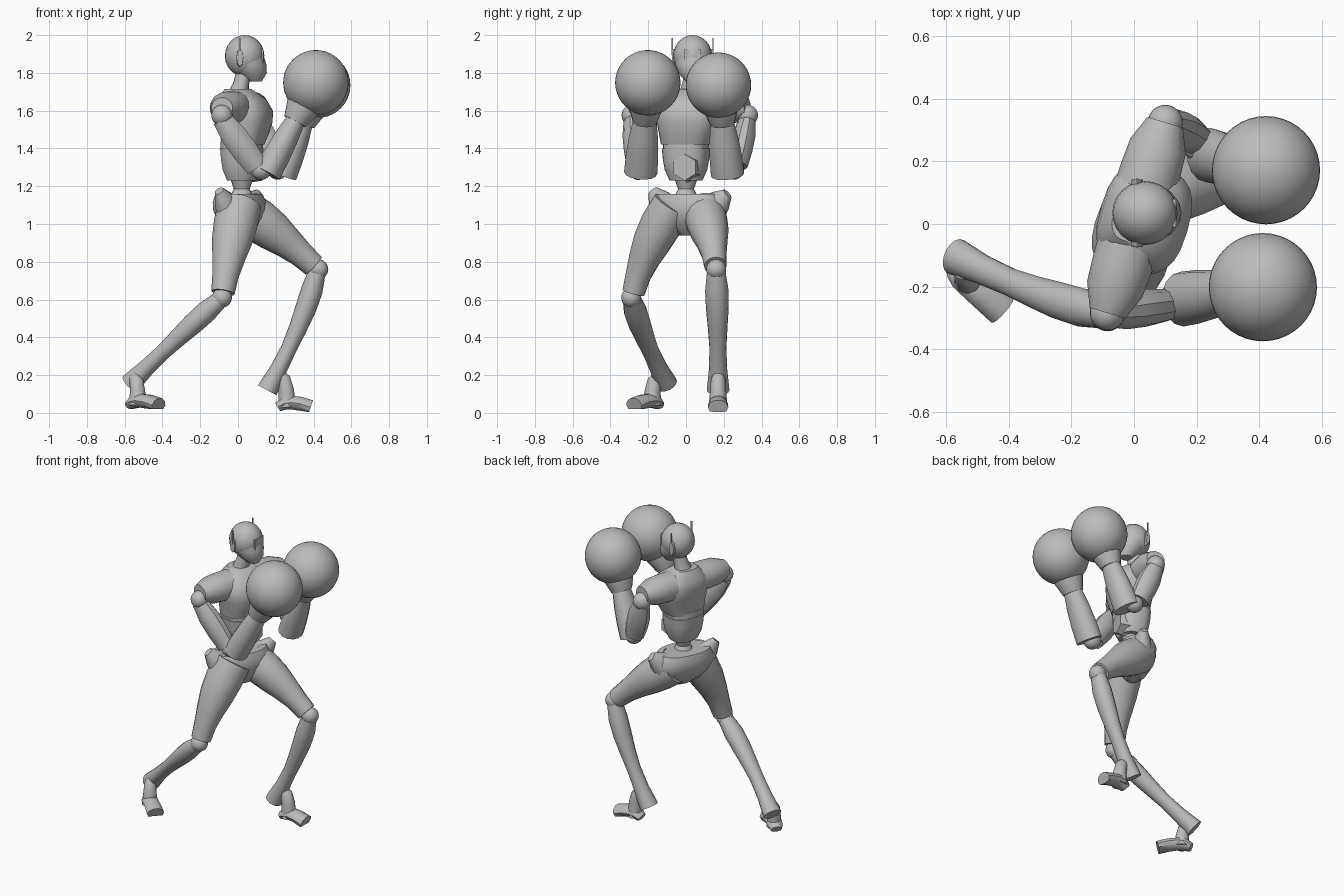
import bpy, bmesh, math
from mathutils import Vector, Matrix

if "Cube" in bpy.data.objects:
    bpy.data.objects.remove(bpy.data.objects["Cube"], do_unlink=True)

grey = bpy.data.materials.new("matte grey")
grey.use_nodes = True
grey.diffuse_color = (.5, .5, .5, 1)
grey.node_tree.nodes["Principled BSDF"].inputs["Base Color"].default_value = grey.diffuse_color

ACROSS = Vector((0, 1, 0))
UP = Vector((0, 0, 1))
CHEST_AXIS = Vector((.3, 1, 0))
PELVIS_AXIS = Vector((.45, 1, 0))


def finish(name, bm, angle=40):
    """Turn the bmesh into a smooth-shaded grey object."""
    bmesh.ops.recalc_face_normals(bm, faces=bm.faces)
    mesh = bpy.data.meshes.new(name)
    bm.to_mesh(mesh)
    bm.free()
    mesh.materials.append(grey)
    part = bpy.data.objects.new(name, mesh)
    bpy.context.collection.objects.link(part)
    bpy.ops.object.select_all(action='DESELECT')
    part.select_set(True)
    bpy.context.view_layer.objects.active = part
    bpy.ops.object.shade_smooth_by_angle(angle=math.radians(angle))


def curve_point(path, fraction):
    """Point on the Bezier curve whose control points are the path."""
    points = [Vector(p) for p in path]
    while len(points) > 1:
        points = [p.lerp(q, fraction) for p, q in zip(points, points[1:])]
    return points[0]


def rounded(value, power):
    """Below power one, pushes a circle towards a rounded square."""
    return math.copysign(abs(value) ** power, value)


def limb(name, path, radii, depth=1, side=ACROSS, sides=16, level=False, floor=None, power=1):
    """Tube along a curved path, with evenly spaced radii; depth flattens it."""
    bm = bmesh.new()
    steps = len(radii) - 1
    centres = [curve_point(path, i / steps) for i in range(steps + 1)]
    loops = []
    for i, (centre, radius) in enumerate(zip(centres, radii)):
        ahead = UP if level else (centres[min(i + 1, steps)] - centres[max(i - 1, 0)]).normalized()
        lateral = (side - ahead * side.dot(ahead)).normalized()
        outward = ahead.cross(lateral) * depth
        loop = []
        for k in range(sides):
            angle = math.tau * k / sides
            spread = lateral * rounded(math.cos(angle), power) + outward * rounded(math.sin(angle), power)
            point = centre + spread * radius
            if floor is not None:
                point.z = max(point.z, floor)
            loop.append(bm.verts.new(point))
        loops.append(loop)
    for low, high in zip(loops, loops[1:]):
        for k in range(sides):
            following = (k + 1) % sides
            bm.faces.new((low[k], low[following], high[following], high[k]))
    bm.faces.new(loops[0])
    bm.faces.new(loops[-1])
    finish(name, bm)


def ball(name, centre, radius, segments=24, scale=(1, 1, 1)):
    bm = bmesh.new()
    placement = Matrix.Translation(centre) @ Matrix.Diagonal((*scale, 1))
    bmesh.ops.create_uvsphere(bm, u_segments=segments, v_segments=segments // 2,
                              radius=radius, matrix=placement)
    finish(name, bm, 60)


def box(name, centre, size):
    bm = bmesh.new()
    placement = Matrix.Translation(centre) @ Matrix.Diagonal((*size, 1))
    bmesh.ops.create_cube(bm, size=1, matrix=placement)
    finish(name, bm)


# Head with jaw, visor, ear pods and antennas
skull = Vector((.035, .035, 1.89))
chin = Vector((.09, .035, 1.755))
ball("skull", skull, .11, scale=(.95, .93, 1))
limb("jaw", [skull, chin], [.097, .092, .077, .035], 1.05, level=True)
box("visor", skull + Vector((.075, 0, -.01)), (.05, .09, .09))
for label, sign in (("right", -1), ("left", 1)):
    ear = skull + Vector((-.025, sign * .108, -.01))
    inner = ear - ACROSS * sign * .03
    limb(label + "_ear_pod", [inner, ear], [.05, .045], .4, UP, sides=8)
    box(label + "_antenna", ear + UP * .06, (.008, .006, .09))

# Neck, chest, belly and waist
collar = Vector((0, .02, 1.7))
waist = Vector((.02, 0, 1.2))
limb("neck", [collar - UP * .03, skull - UP * .07], [.065, .046, .046], .9)
limb("chest", [(.025, 0, 1.42), (.06, .02, 1.57), collar + UP * .015],
     [.13, .148, .165, .175, .15, .08], .82, CHEST_AXIS, 24, level=True, power=.75)
belly_top = waist + UP * .2
limb("belly", [waist + UP * .03, belly_top], [.085, .11, .12, .125], .87, CHEST_AXIS, 24,
     level=True, power=.75)
limb("belly_band", [belly_top, belly_top + UP * .04], [.118, .118], .9, CHEST_AXIS, 24,
     level=True, power=.75)
facing = CHEST_AXIS.cross(UP).normalized()
navel = waist + UP * .1 + ACROSS * .025
limb("belly_hexagon", [navel + facing * .05, navel + facing * .115], [.08, .07], side=UP, sides=6)
limb("waist", [waist - UP * .08, waist + UP * .05], [.075, .042, .065])

# Shoulders: one yoke across the top of the chest
right_shoulder = Vector((-.085, -.285, 1.575))
left_shoulder = Vector((.1, .325, 1.575))
limb("shoulder_yoke", [right_shoulder + UP * .04, left_shoulder + UP * .04],
     [.055, .085, .09, .092, .095, .092, .09, .085, .055], 1.08, UP)

# Pelvis with raised hip points
limb("pelvis", [(.02, .02, .94), (.005, .015, 1.16)],
     [.06, .135, .175, .195, .195, .17], .62, PELVIS_AXIS, 24, level=True, power=.85)
for name, start, end in (("right_hip_point", (-.05, -.11, 1.08), (-.1, -.175, 1.175)),
                         ("left_hip_point", (.06, .14, 1.08), (.105, .22, 1.16))):
    limb(name, [start, end], [.085, .065, .03], .8, PELVIS_AXIS, 12)


# Legs: thigh, knee, shin flaring at the heel, ankle post and flat foot
def leg(label, hip, thigh_bend, knee, shin_bend, heel, ankle, toe, floor):
    hip, knee, heel, ankle, toe = (Vector(p) for p in (hip, knee, heel, ankle, toe))
    thigh_end = knee + (hip - knee).normalized() * .03
    limb(label + "_thigh", [hip, thigh_bend, thigh_end], [.11, .112, .102, .083, .067, .06], 1.04)
    ball(label + "_knee", knee, .053)
    limb(label + "_shin", [knee.lerp(heel, .03), shin_bend, heel],
         [.05, .062, .06, .052, .045, .048, .06], .93)
    sole = Vector((ankle.x, ankle.y, toe.z))
    limb(label + "_ankle", [heel.lerp(ankle, .6) + UP * .03, ankle, sole], [.03, .038, .042, .05], sides=10)
    along = toe - sole
    across = UP.cross(along).normalized()
    limb(label + "_foot", [sole - along * .4, sole + UP * .05, toe],
         [.035, .048, .05, .052, .054], .75, across, 10, level=False, floor=floor)


leg("right", (.01, -.07, 1.1), (-.05, -.23, .85), (-.085, -.29, .61),
    (-.3, -.24, .42), (-.57, -.105, .155), (-.53, -.18, .17), (-.42, -.275, .04), .02)
leg("left", (.03, .09, 1.07), (.23, .14, .94), (.425, .16, .76),
    (.35, .17, .47), (.155, .17, .12), (.26, .17, .2), (.385, .17, .03), .005)


# Arms: shoulder, upper arm, elbow, forearm, cuff and round glove
def arm(label, shoulder, elbow, base, glove):
    elbow, base, glove = Vector(elbow), Vector(base), Vector(glove)
    wrist = base.lerp(glove, .57)
    ball(label + "_shoulder", shoulder, .056)
    limb(label + "_upper_arm", [shoulder - UP * .02, elbow], [.045, .06, .06, .052], 1.2, sides=10)
    ball(label + "_elbow", elbow.lerp(base, .4), .055)
    limb(label + "_forearm", [base, wrist], [.088, .086, .078, .063], .85, sides=14)
    limb(label + "_cuff", [wrist, glove], [.065, .09, .1, .1], sides=14)
    ball(label + "_glove", glove, .173, 40)


arm("right", right_shoulder, (.1, -.26, 1.3), (.155, -.24, 1.27), (.412, -.202, 1.748))
arm("left", left_shoulder, (.19, .275, 1.31), (.24, .22, 1.26), (.422, .172, 1.735))
